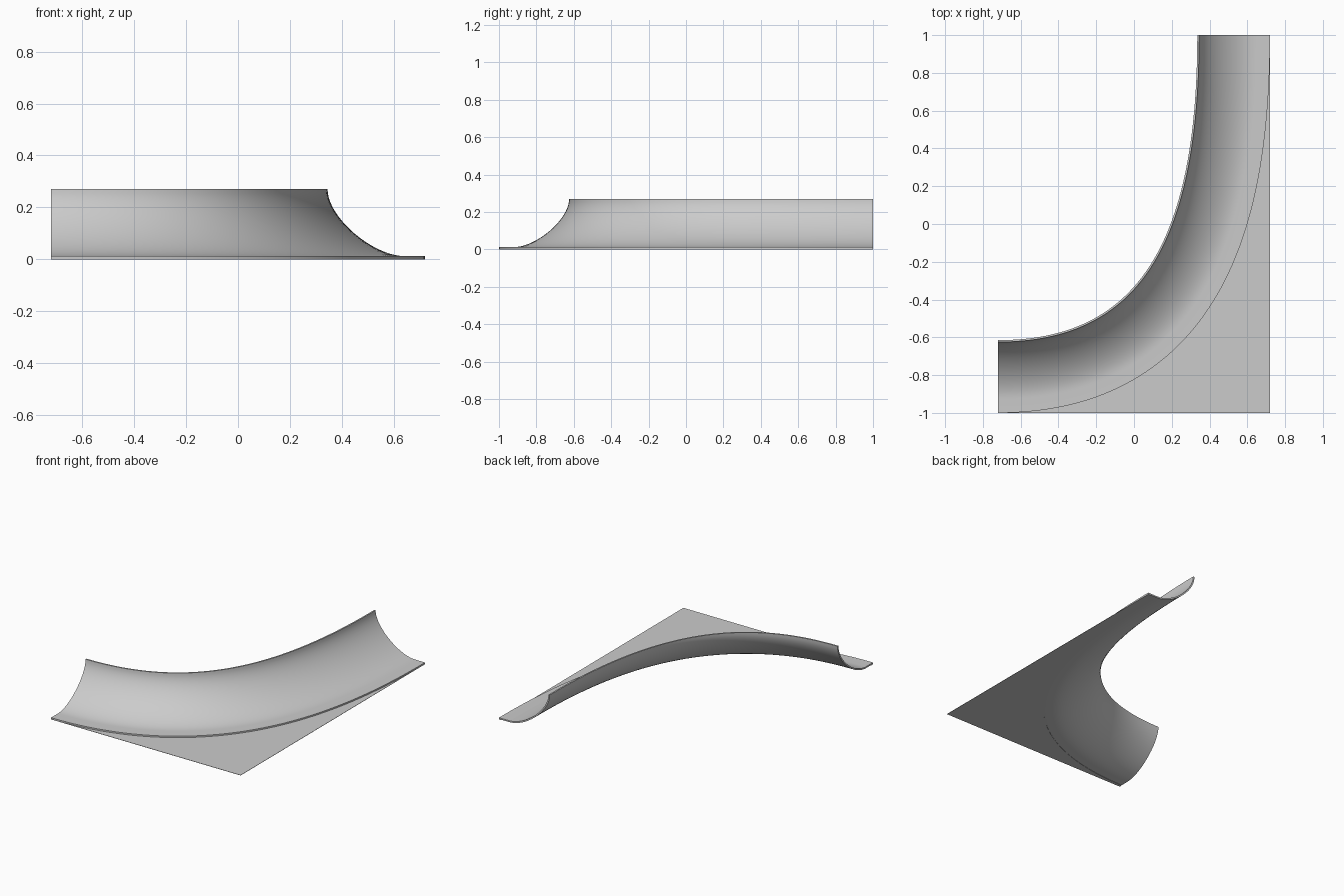
import bpy, bmesh
from math import radians
from mathutils import Vector

cube = bpy.data.objects.get("Cube")
if cube:
    bpy.data.objects.remove(cube, do_unlink=True)

HALF_X, HALF_Y = 0.72, 1.0
HEIGHT, SHELL, PLATE = 0.27, 0.01, 0.002
WIDTH = 0.375           # plan width of the curved bank
RUN = 0.30              # part of the width that rises

grey = bpy.data.materials.new("plain grey")
grey.use_nodes = True
colour = (0.6, 0.6, 0.6, 1)
grey.diffuse_color = colour
grey.node_tree.nodes["Principled BSDF"].inputs["Base Color"].default_value = colour


def quarter_curve(start, corner, end, pull, steps):
    """Rounded corner from start to end, as (point, unit normal) pairs."""
    a, c, d = Vector(start), Vector(corner), Vector(end)
    b1, b2 = a.lerp(c, pull), d.lerp(c, pull)
    result = []
    for i in range(steps + 1):
        t = i / steps
        s = 1 - t
        point = a * s**3 + b1 * (3 * s * s * t) + b2 * (3 * s * t * t) + d * t**3
        tangent = (b1 - a) * (s * s) + (b2 - b1) * (2 * s * t) + (d - b2) * (t * t)
        tangent.normalize()
        result.append((point, Vector((tangent.y, -tangent.x))))
    return result


def finish(bm, name):
    bmesh.ops.recalc_face_normals(bm, faces=bm.faces)
    mesh = bpy.data.meshes.new(name)
    bm.to_mesh(mesh)
    bm.free()
    mesh.materials.append(grey)
    obj = bpy.data.objects.new(name, mesh)
    bpy.context.collection.objects.link(obj)
    bpy.ops.object.select_all(action='DESELECT')
    obj.select_set(True)
    bpy.context.view_layer.objects.active = obj
    bpy.ops.object.shade_smooth_by_angle(angle=radians(30))
    return obj


# Plan of the top rim, with normals pointing to the outer corner
rim_x, rim_y = HALF_X - WIDTH, WIDTH - HALF_Y
path = quarter_curve((-HALF_X, rim_y), (rim_x, rim_y), (rim_x, HALF_Y), 0.69, 64)

# Cross-section: distance from the rim against height
foot = PLATE + SHELL
profile = quarter_curve((0, HEIGHT), (0, foot), (RUN, foot), 0.42, 20)
profile.append((Vector((WIDTH, foot)), profile[-1][1]))
front = [p for p, n in profile]
back = [p + n * SHELL for p, n in profile]
section = front + back[::-1]

# Curved bank: sweep the section along the rim
bm = bmesh.new()
rings = [[bm.verts.new((*(p + n * q.x), q.y)) for q in section] for p, n in path]
count = len(section)
for r0, r1 in zip(rings, rings[1:]):
    for j in range(count):
        k = (j + 1) % count
        bm.faces.new((r0[j], r0[k], r1[k], r1[j]))
bm.faces.new(rings[0])
bm.faces.new(rings[-1])
finish(bm, "curved_bank")

# Flat floor: thin plate filling the outer corner, lapping under the bank
bm = bmesh.new()
edge = [p + n * (WIDTH - 0.02) for p, n in path]
outline = edge + [Vector(c) for c in ((HALF_X, HALF_Y), (HALF_X, -HALF_Y), (-HALF_X, -HALF_Y))]
base = bm.faces.new([bm.verts.new((p.x, p.y, 0)) for p in outline])
top = bmesh.ops.extrude_face_region(bm, geom=[base])
bmesh.ops.translate(bm, vec=(0, 0, PLATE),
                    verts=[v for v in top["geom"] if isinstance(v, bmesh.types.BMVert)])
bmesh.ops.triangulate(bm, faces=[f for f in bm.faces if len(f.verts) > 4])
finish(bm, "floor_plate")
